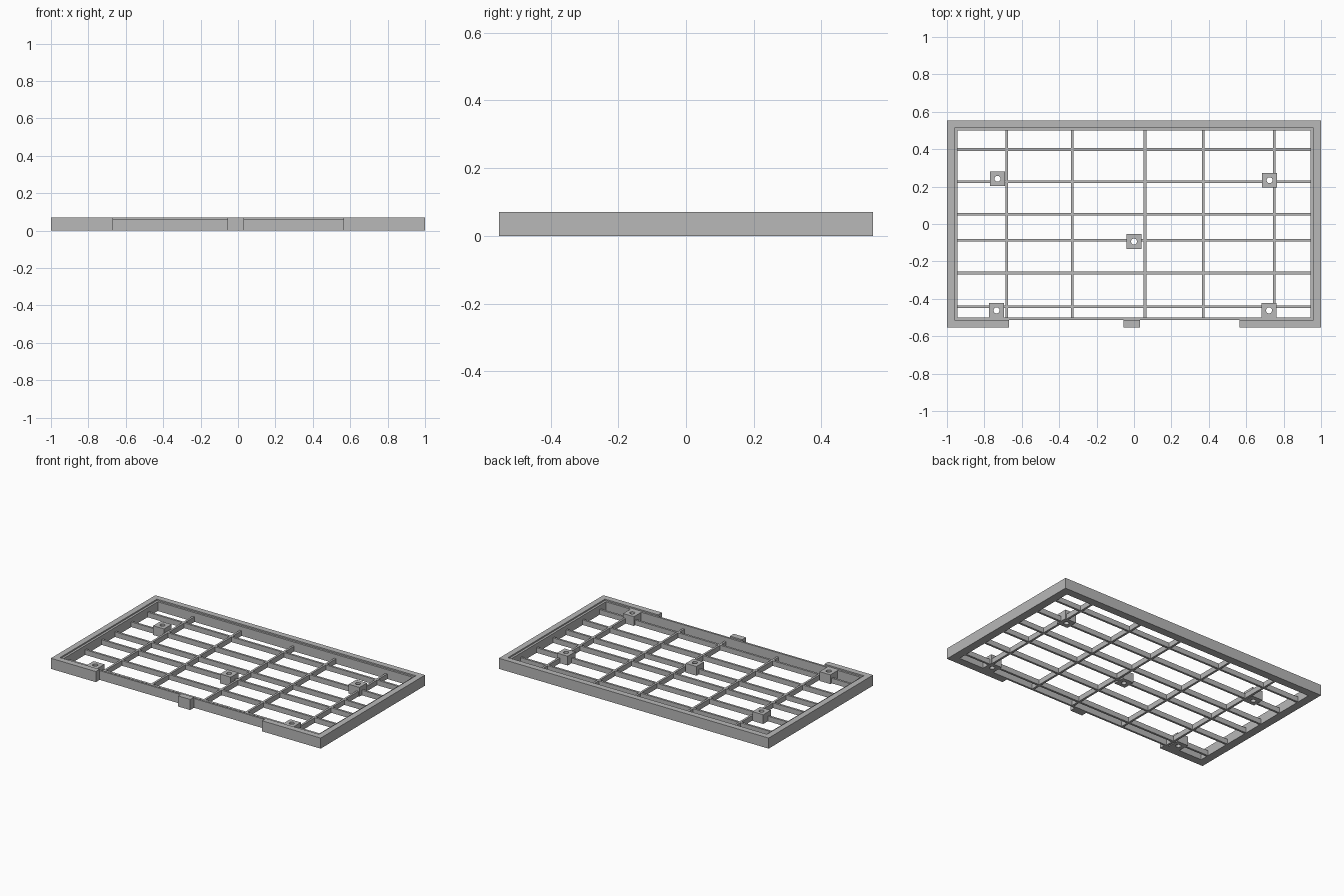
import bpy
import bmesh

if "Cube" in bpy.data.objects:
    bpy.data.objects.remove(bpy.data.objects["Cube"], do_unlink=True)

# Single material
grey = bpy.data.materials.new("plain_grey")
grey.use_nodes = True
COLOUR = (0.48, 0.48, 0.48, 1)
grey.diffuse_color = COLOUR
grey.node_tree.nodes["Principled BSDF"].inputs["Base Color"].default_value = COLOUR

W, D = 1.0, 0.553            # outer half sizes
LEDGE_X, LEDGE_Y = 0.96, 0.513
IN_X, IN_Y = 0.945, 0.5      # opening half sizes
RIM_TOP, LEDGE_TOP, RIB_TOP = 0.071, 0.062, 0.034
RIB = 0.007                  # half rib thickness
PAD, HOLE = 0.04, 0.016


def finish(name, bm):
    bmesh.ops.recalc_face_normals(bm, faces=bm.faces)
    mesh = bpy.data.meshes.new(name)
    bm.to_mesh(mesh)
    bm.free()
    mesh.materials.append(grey)
    obj = bpy.data.objects.new(name, mesh)
    bpy.context.collection.objects.link(obj)
    return obj


def prism(name, outline, top, bottom=0.0):
    """Extrude a flat outline upwards."""
    bm = bmesh.new()
    face = bm.faces.new([bm.verts.new((x, y, bottom)) for x, y in outline])
    up = bmesh.ops.extrude_face_region(bm, geom=[face])["geom"]
    verts = [v for v in up if isinstance(v, bmesh.types.BMVert)]
    bmesh.ops.translate(bm, verts=verts, vec=(0, 0, top - bottom))
    return finish(name, bm)


def rect(x0, x1, y0, y1):
    return [(x0, y0), (x1, y0), (x1, y1), (x0, y1)]


# Outer rim, open along part of the front
prism("outer_rim", [
    (-0.667, -D), (-W, -D), (-W, D), (W, D), (W, -D), (0.565, -D),
    (0.565, -LEDGE_Y), (LEDGE_X, -LEDGE_Y), (LEDGE_X, LEDGE_Y),
    (-LEDGE_X, LEDGE_Y), (-LEDGE_X, -LEDGE_Y), (-0.667, -LEDGE_Y)], RIM_TOP)
prism("front_tab", rect(-0.057, 0.033, -D, -LEDGE_Y), RIM_TOP)

# Lower ledge just inside the rim
bm = bmesh.new()
loops = []
for x, y in ((LEDGE_X, LEDGE_Y), (IN_X, IN_Y)):
    for z in (0, LEDGE_TOP):
        loops.append([bm.verts.new((px, py, z)) for px, py in rect(-x, x, -y, y)])
outer_low, outer_high, inner_low, inner_high = loops
cycle = [outer_low, outer_high, inner_high, inner_low, outer_low]
for a, b in zip(cycle, cycle[1:]):
    for i in range(4):
        j = (i + 1) % 4
        bm.faces.new((a[i], a[j], b[j], b[i]))
finish("inner_ledge", bm)

# Lattice ribs
pieces = []
for i, y in enumerate((0.398, 0.226, 0.052, -0.087, -0.262, -0.443)):
    pieces.append(prism(f"cross_rib_{i + 1}",
                        rect(-IN_X, IN_X, y - RIB, y + RIB), RIB_TOP))
for i, x in enumerate((-0.68, -0.33, 0.059, 0.37, 0.75)):
    pieces.append(prism(f"long_rib_{i + 1}",
                        rect(x - RIB, x + RIB, -IN_Y, IN_Y), RIB_TOP))

# Mounting pads and the cutter for their holes
pads = [(0, -0.094), (-0.73, 0.242), (0.725, 0.234), (-0.735, -0.462), (0.722, -0.462)]
holes = bmesh.new()
for i, (x, y) in enumerate(pads):
    pieces.append(prism(f"mounting_pad_{i + 1}",
                        rect(x - PAD, x + PAD, y - PAD, y + PAD), LEDGE_TOP))
    made = bmesh.ops.create_cone(holes, cap_ends=True, segments=24,
                                 radius1=HOLE, radius2=HOLE, depth=0.3)
    bmesh.ops.translate(holes, verts=made["verts"], vec=(x, y, 0))
cutter = finish("hole_cutter", holes)
cutter.hide_render = True

# Drill the holes through pads and the ribs beneath them
for obj in pieces:
    mod = obj.modifiers.new("holes", "BOOLEAN")
    mod.operation = "DIFFERENCE"
    mod.solver = "EXACT"
    mod.object = cutter
    bpy.context.view_layer.objects.active = obj
    bpy.ops.object.modifier_apply(modifier=mod.name)
bpy.data.objects.remove(cutter, do_unlink=True)
